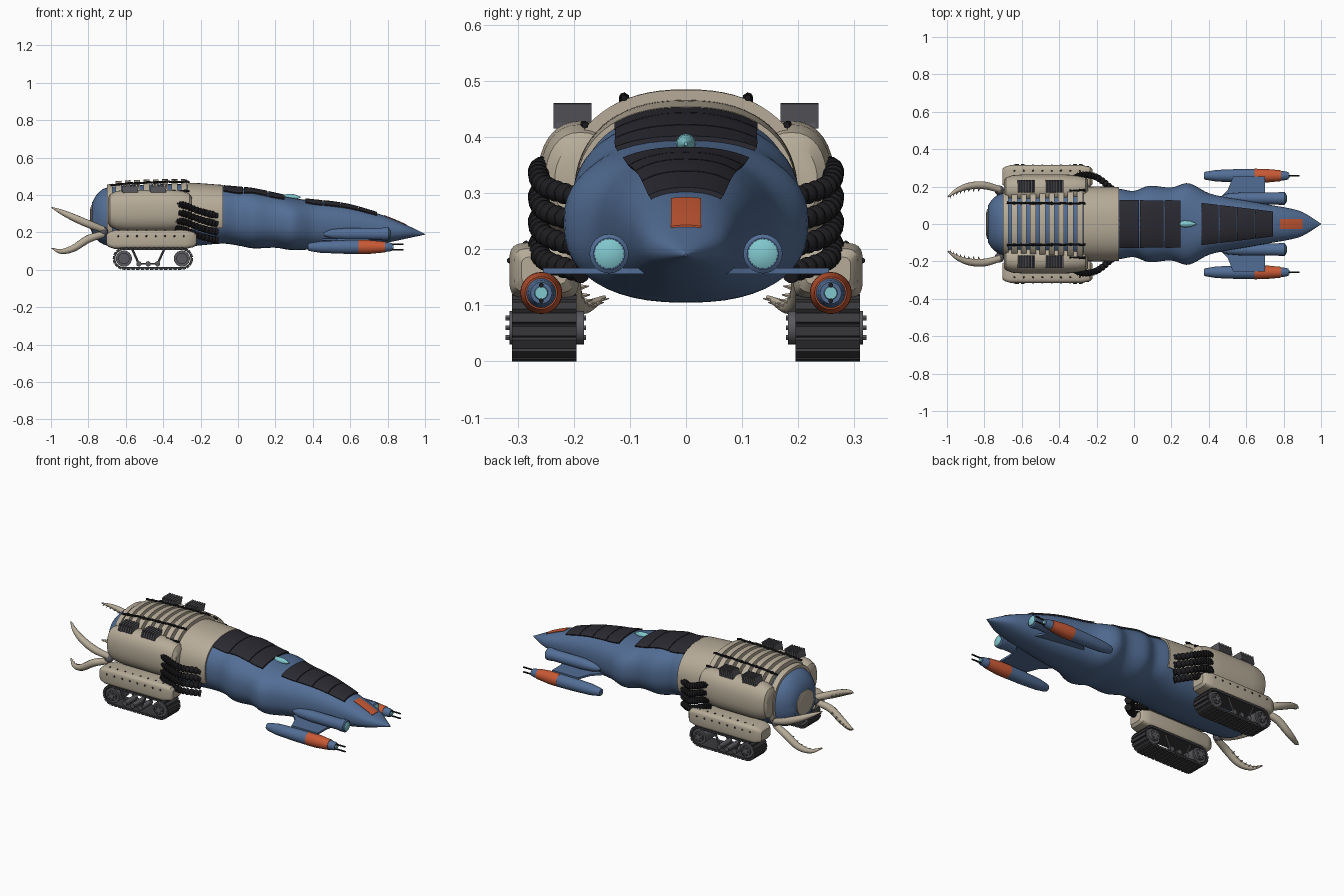
import bpy, bmesh, math
from math import sin, cos, pi, copysign
from mathutils import Vector, Matrix

if "Cube" in bpy.data.objects:
    bpy.data.objects.remove(bpy.data.objects["Cube"])


def material(name, *rgb):
    m = bpy.data.materials.new(name)
    m.use_nodes = True
    m.diffuse_color = (*rgb, 1)
    m.node_tree.nodes["Principled BSDF"].inputs["Base Color"].default_value = (*rgb, 1)
    return m


BLUE = material("hull blue", .085, .155, .3)
BEIGE = material("armour beige", .47, .41, .315)
PANEL = material("dark panel", .023, .023, .031)
BLACK = material("hose black", .012, .012, .014)
TRACK = material("track grey", .042, .042, .046)
STEEL = material("vent grey", .1, .1, .112)
ORANGE = material("signal orange", .58, .1, .035)
TEAL = material("lens teal", .22, .58, .62)


# ---------- helpers ----------
def finish(name, bm, mats, mirror=False, rule=None):
    """Turn a bmesh into an object with smooth faces and sharp creases."""
    bmesh.ops.recalc_face_normals(bm, faces=bm.faces)
    for f in bm.faces:
        f.smooth = True
        if rule:
            f.material_index = rule(f.calc_center_median())
    for e in bm.edges:
        e.smooth = len(e.link_faces) == 2 and e.calc_face_angle(0) < .6
    mesh = bpy.data.meshes.new(name)
    bm.to_mesh(mesh)
    bm.free()
    for m in mats:
        mesh.materials.append(m)
    ob = bpy.data.objects.new(name, mesh)
    bpy.context.collection.objects.link(ob)
    if mirror:
        mod = ob.modifiers.new("Mirror", 'MIRROR')
        mod.use_axis = (False, True, False)
    return ob


def add_loft(bm, rings, closed=False):
    vs = [[bm.verts.new(p) for p in r] for r in rings]
    n = len(vs[0])
    pairs = list(zip(vs, vs[1:])) + ([(vs[-1], vs[0])] if closed else [])
    for a, b in pairs:
        for i in range(n):
            j = (i + 1) % n
            bm.faces.new((a[i], a[j], b[j], b[i]))
    if not closed:
        bm.faces.new(vs[0])
        bm.faces.new(vs[-1])


def loft(name, rings, mat, mirror=False, closed=False):
    bm = bmesh.new()
    add_loft(bm, rings, closed)
    return finish(name, bm, [mat], mirror)


def power(v, n):
    return copysign(abs(v) ** (2 / n), v)


def ring(x, cy, cz, ry, rz, n=2, count=24):
    angles = [2 * pi * i / count for i in range(count)]
    return [(x, cy + ry * power(sin(a), n), cz + rz * power(cos(a), n)) for a in angles]


def lathe(name, cy, cz, profile, mat, mirror=True):
    return loft(name, [ring(x, cy, cz, r, r) for x, r in profile], mat, mirror)


def spline(keys, rows, x):
    """Smooth interpolation of rows placed at the given keys."""
    i = max(k for k in range(len(keys) - 1) if k == 0 or keys[k] <= x)
    h = keys[i + 1] - keys[i]
    t = (x - keys[i]) / h

    def slope(k, c):
        a, b = max(k - 1, 0), min(k + 1, len(keys) - 1)
        return (rows[b][c] - rows[a][c]) / (keys[b] - keys[a]) * h
    s = t * t * (3 - 2 * t)
    return [rows[i][c] * (1 - s) + rows[i + 1][c] * s + slope(i, c) * t * (1 - t) ** 2
            - slope(i + 1, c) * t * t * (1 - t) for c in range(len(rows[0]))]


def add_tube(bm, path, radii, sides=10):
    rings = []
    for i, p in enumerate(path):
        d = (path[min(i + 1, len(path) - 1)] - path[max(i - 1, 0)]).normalized()
        u = d.cross(Vector((0, .3, 1))).normalized()
        v = d.cross(u)
        rings.append([p + (u * cos(2 * pi * k / sides) + v * sin(2 * pi * k / sides)) * radii[i]
                      for k in range(sides)])
    add_loft(bm, rings)


def add_rod(bm, a, b, r, sides=16):
    add_tube(bm, [Vector(a), Vector(b)], [r, r], sides)


def add_box(bm, size, loc, tilt=0):
    mat = Matrix.Translation(loc) @ Matrix.Rotation(tilt, 4, 'Y') @ Matrix.Diagonal((*size, 1))
    bmesh.ops.create_cube(bm, size=1, matrix=mat)


# ---------- hull: x, half width, top, bottom ----------
STATIONS = [(-.78, .1, .36, .19), (-.75, .14, .41, .155), (-.7, .165, .44, .13),
            (-.5, .18, .455, .12), (-.27, .19, .457, .125), (-.08, .188, .445, .14),
            (0, .177, .438, .13), (.08, .204, .43, .115), (.2, .195, .405, .118),
            (.29, .218, .385, .105), (.4, .165, .37, .11), (.5, .142, .36, .115),
            (.6, .125, .343, .122), (.74, .1, .303, .138), (.82, .086, .275, .15),
            (.9, .064, .24, .167), (1, .002, .192, .188)]
XS = [s[0] for s in STATIONS]
EXP = 2.35


def hull_point(x, a, off=0):
    w, top, bot = spline(XS, [s[1:] for s in STATIONS], x)
    mid = (top + bot) / 2
    return Vector((x, (w + off) * power(sin(a), EXP), mid + ((top - bot) / 2 + off) * power(cos(a), EXP)))


def angle_at(x, y):
    """Angle from the top at which the hull has half width y."""
    w = spline(XS, [s[1:] for s in STATIONS], x)[0]
    return math.asin(min(1, y / w) ** (EXP / 2))


def patch(name, x0, x1, half, off, mat, steps=6, count=24):
    """Raised plate that follows the hull; half(x) gives its half angle."""
    rings = []
    for i in range(steps + 1):
        x = x0 + (x1 - x0) * i / steps
        arc = [half(x) * (2 * k / count - 1) for k in range(count + 1)]
        rings.append([hull_point(x, a, off) for a in arc] +
                     [hull_point(x, a, -.006) for a in reversed(arc)])
    return loft(name, rings, mat)


loft("hull", [[hull_point(-.78 + .02 * i, 2 * pi * k / 48) for k in range(48)] for i in range(90)], BLUE)
patch("shoulder_band", -.27, -.08, lambda x: 1.95, .009, BEIGE, 8, 40)
patch("rear_collar", -.7, -.67, lambda x: 2.1, .016, BEIGE, 2, 40)
for i in range(8):
    x = -.655 + .05 * i
    patch(f"rib_{i}", x, x + .031, lambda x: 1.75, .027, BEIGE, 2, 40)
loft("rear_plate", [ring(-.76, 0, .275, .085, .075), ring(-.785, 0, .275, .08, .07),
                    ring(-.79, 0, .275, .06, .05)], BEIGE)

# dark canopy plates with seams between them
for row, cuts in (("rear", (-.08, .03, .16, .25)), ("front", (.36, .455, .55, .645, .745))):
    for i, (a, b) in enumerate(zip(cuts, cuts[1:])):
        width = (lambda x: .122) if row == "rear" else (lambda x: .108 - .12 * (x - .36))
        patch(f"{row}_canopy_{i}", a + .002, b - .002, lambda x: angle_at(x, width(x)), .008, PANEL)
patch("nose_mark", .78, .9, lambda x: angle_at(x, .026), .003, ORANGE)
lathe("top_lens", 0, .388, [(.22, .004), (.24, .013), (.27, .018), (.3, .016), (.335, .003)], TEAL, False)

# cables over the ribs
bm = bmesh.new()
for y in (.095, .155):
    line = [hull_point(-.68 + .02 * i, angle_at(-.68 + .02 * i, y), .03 if i % 5 else .034) for i in range(22)]
    add_tube(bm, line, [.006] * len(line), 6)
    for p in line[2::5]:
        bmesh.ops.create_icosphere(bm, subdivisions=1, radius=.01, matrix=Matrix.Translation(p))
finish("rib_cables", bm, [BLACK], True)

# ---------- front lamps, wings and guns ----------
lathe("lamp_body", .137, .192, [(.46, .01), (.5, .025), (.58, .032), (.77, .032), (.775, .035),
                                (.805, .035), (.81, .028)], BLUE)
lathe("lamp_lens", .137, .192, [(.8, .027), (.812, .026), (.818, .014)], TEAL)
loft("wing", [[(a, y, .156), (b, y, .156), (b, y, .167), (a, y, .167)]
              for y, a, b in ((.06, .4, .74), (.11, .43, .71), (.18, .5, .7), (.255, .53, .7))], BLUE, True)
GY, GZ = .258, .122
lathe("gun_body", GY, GZ, [(.375, .018), (.385, .022), (.44, .031), (.56, .036), (.645, .037)], BLUE)
lathe("gun_sleeve", GY, GZ, [(.645, .0375), (.7, .037), (.785, .029)], ORANGE)
lathe("gun_muzzle", GY, GZ, [(.78, .027), (.815, .023), (.825, .019)], BLUE)
lathe("gun_lens", GY, GZ, [(.82, .013), (.831, .011)], TEAL)
bm = bmesh.new()
for dz in (-.014, .014):
    add_rod(bm, (.8, GY, GZ + dz), (.885, GY, GZ + dz), .0045, 8)
finish("gun_barrels", bm, [BLACK], True)

# ---------- engine pods with vents and hoses ----------
loft("engine_pod", [ring(x, .188, .318, .077 * s, .11 * s, 2.3, 32) for x, s in
     ((-.695, .6), (-.685, .78), (-.65, .94), (-.59, 1), (-.38, 1), (-.3, .95), (-.26, .82), (-.245, .6))],
     BEIGE, True)
bm = bmesh.new()
for cx in (-.575, -.425):
    add_box(bm, (.08, .058, .05), (cx, .202, .42))
    for i in range(6):
        add_box(bm, (.009, .068, .045), (cx - .038 + .0152 * i, .202, .438), .2)
finish("vents", bm, [STEEL], True)
bm = bmesh.new()
for i in range(4):
    z = .352 - .044 * i
    keys = [(-.33, .235, z), (-.28, .262, z - .01), (-.2, .25, z - .04), (-.115, .185, z - .062)]
    path = [Vector(spline(range(4), keys, 3 * k / 44)) for k in range(45)]
    add_tube(bm, path, [.019 if k % 3 else .014 for k in range(45)], 12)
finish("hoses", bm, [BLACK], True)

# ---------- crawler tracks ----------
loft("track_housing", [ring(x, .253, .162, .062 * s, .05 * t, 5, 32) for x, s, t in
     ((-.702, .7, .55), (-.69, .85, .8), (-.66, 1, 1), (-.28, 1, 1), (-.235, .85, .8), (-.222, .65, .5))],
     BEIGE, True)
bm = bmesh.new()
for i in range(8):
    for y, z in ((.314, .18), (.285, .21)):
        bmesh.ops.create_icosphere(bm, subdivisions=1, radius=.006,
                                   matrix=Matrix.Translation((-.64 + .05 * i, y, z)))
finish("housing_rivets", bm, [TRACK], True)


def belt(s, r, x0=-.61, x1=-.3, z=.06):
    """Point on a rounded loop; s runs from 0 to 1."""
    run, bend = x1 - x0, pi * .06
    d = (s % 1) * 2 * (run + bend)
    side, d = divmod(d, run + bend)
    sign = 1 if side == 0 else -1
    if d < run:
        return ((x0 + d if sign > 0 else x1 - d), z + sign * r)
    a = (d - run) / .06
    return ((x1 if sign > 0 else x0) + sign * r * sin(a), z + sign * r * cos(a))


rings = []
for i in range(40):
    for f, r in ((0, .053), (.12, .06), (.8, .06), (.92, .053)):
        s = (i + f) / 40
        (xo, zo), (xi, zi) = belt(s, r), belt(s, .046)
        rings.append([(xo, .195, zo), (xo, .31, zo), (xi, .31, zi), (xi, .195, zi)])
loft("track_belt", rings, TRACK, True, True)

bm = bmesh.new()
for x in (-.61, -.3):
    add_rod(bm, (x, .2, .06), (x, .305, .06), .043, 24)
    add_rod(bm, (x, .182, .06), (x, .315, .06), .03, 20)
    for k in range(6):
        bx, bz = x + .02 * cos(k * pi / 3), .06 + .02 * sin(k * pi / 3)
        add_rod(bm, (bx, .178, bz), (bx, .322, bz), .005, 6)
for x in (-.53, -.48, -.43):
    add_rod(bm, (x, .2, .032), (x, .305, .032), .014)
for y in (.215, .295):
    add_rod(bm, (-.53, y, .032), (-.43, y, .032), .005, 8)
    for a, b in ((-.57, -.53), (-.39, -.43)):
        add_rod(bm, (a, y, .12), (b, y, .032), .006, 8)
finish("track_wheels", bm, [STEEL], True)

# ---------- tail claws ----------
for name, sign, zs in (("upper_claw", 1, (.215, .245, .28, .31, .333)),
                       ("lower_claw", -1, (.19, .165, .115, .098, .115))):
    keys = list(zip((-.72, -.8, -.88, -.945, -.995), (.185, .206, .203, .18, .145), zs,
                    (.018, .021, .019, .013, .003)))
    rows = [spline(range(5), keys, 4 * k / 24) for k in range(25)]
    path = [Vector(r[:3]) for r in rows]
    bm = bmesh.new()
    add_tube(bm, path, [r[3] for r in rows], 12)
    for k in range(8, 24, 2):
        r = rows[k][3]
        tip = path[k] + Vector((-.004, -r - .013, -.004 * sign))
        add_tube(bm, [path[k], tip], [r * .6, .001], 6)
    finish(name, bm, [BEIGE], True)
bm = bmesh.new()
add_rod(bm, (-.71, .11, .205), (-.72, .19, .205), .016)
bmesh.ops.create_uvsphere(bm, u_segments=16, v_segments=10, radius=.026,
                          matrix=Matrix.Translation((-.72, .18, .203)))
finish("claw_joint", bm, [STEEL], True)
